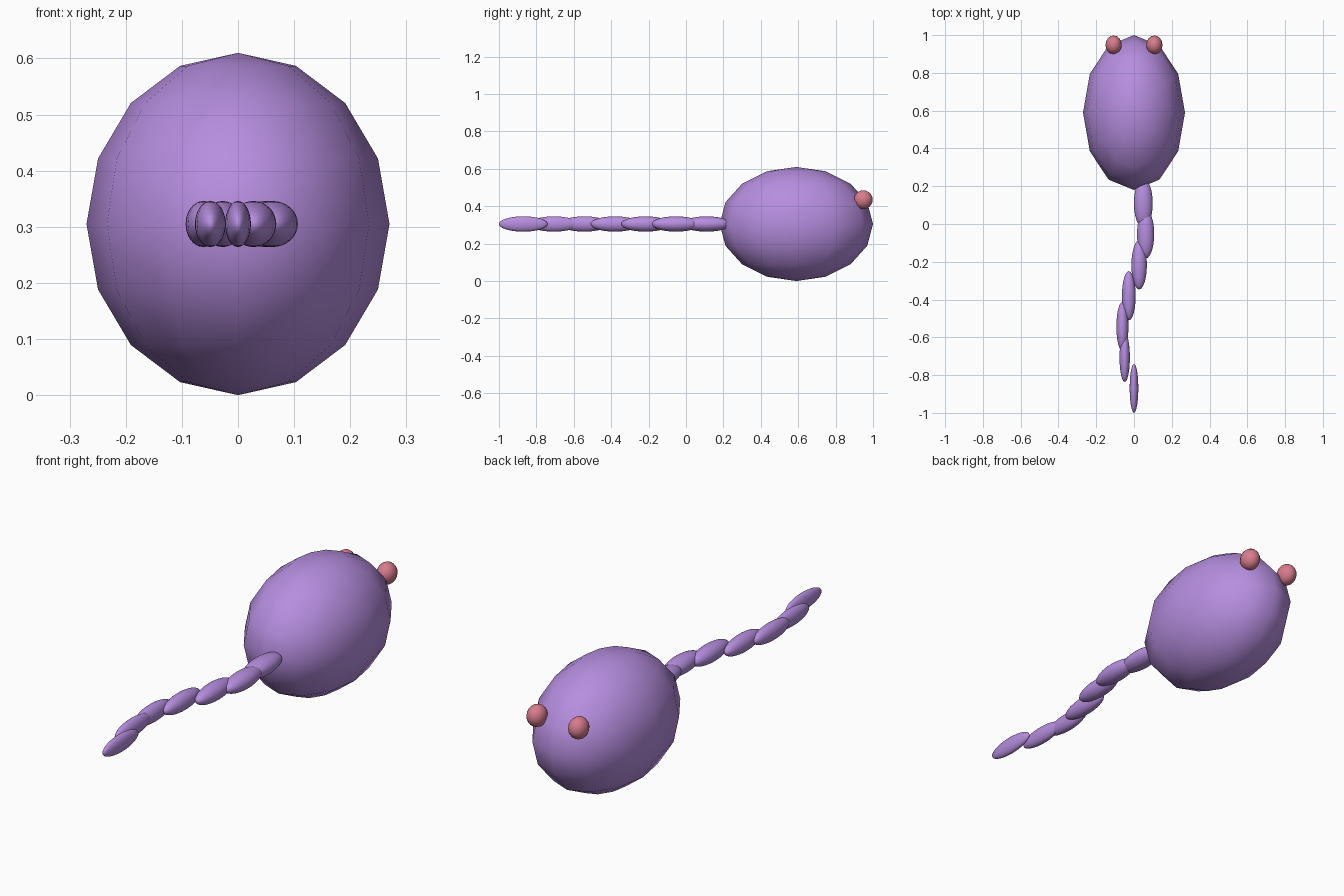
import bpy, math

if "Cube" in bpy.data.objects:
    bpy.data.objects.remove(bpy.data.objects["Cube"])


def material(name, rgb):
    mat = bpy.data.materials.new(name)
    mat.diffuse_color = (*rgb, 1.0)
    mat.use_nodes = True
    mat.node_tree.nodes["Principled BSDF"].inputs["Base Color"].default_value = mat.diffuse_color
    return mat


purple = material("soft_purple", (0.47, 0.27, 0.74))
pink = material("rose_pink", (0.68, 0.20, 0.27))


def ellipsoid(name, centre, radii, mat, segments, rings):
    """Smooth-shaded sphere stretched to the given radii."""
    bpy.ops.mesh.primitive_uv_sphere_add(segments=segments, ring_count=rings,
                                         radius=1, location=centre)
    obj = bpy.context.object
    obj.name = name
    obj.scale = radii
    bpy.ops.object.transform_apply(location=False, rotation=False, scale=True)
    bpy.ops.object.shade_smooth()
    obj.data.materials.append(mat)
    return obj


MID_Z = 0.305

# Low-poly egg-shaped body
ellipsoid("body", (0, 0.59, MID_Z), (0.27, 0.41, 0.305), purple, 12, 8)

# Pair of small eyes on the upper far end
for side, label in ((-1, "left"), (1, "right")):
    ellipsoid(f"{label}_eye", (side * 0.108, 0.948, 0.435),
              (0.043, 0.05, 0.05), pink, 16, 12)

# Wavy tail of overlapping segments that narrow toward the tip
COUNT = 7
for i in range(1, COUNT + 1):
    x = 0.063 * math.sin(math.tau * i / COUNT)
    y = 0.11 - 0.1633 * (i - 1)
    width = 0.05 - 0.0045 * (i - 1)
    ellipsoid(f"tail_segment_{i}", (x, y, MID_Z),
              (width, 0.13, 0.041), purple, 24, 16)
